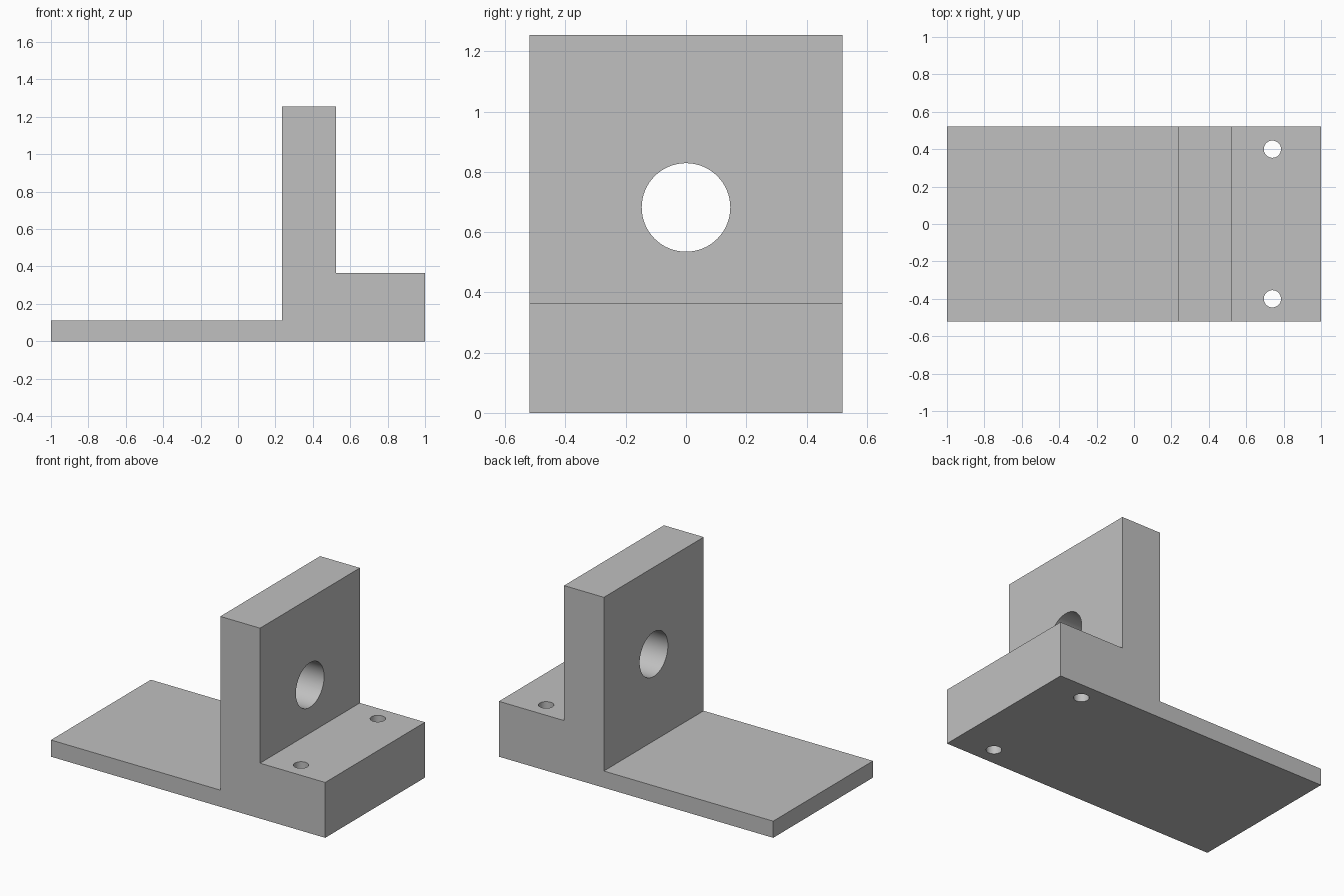
import bpy, bmesh
from math import pi

cube = bpy.data.objects.get("Cube")
if cube:
    bpy.data.objects.remove(cube, do_unlink=True)

grey = bpy.data.materials.new("plain grey")
grey.use_nodes = True
color = (0.53, 0.53, 0.53, 1)
grey.diffuse_color = color
grey.node_tree.nodes["Principled BSDF"].inputs["Base Color"].default_value = color

HALF_DEPTH = 0.52

# Bracket body: side profile extruded through the depth
profile = [(-1, 0), (1, 0), (1, 0.365), (0.525, 0.365),
           (0.525, 1.255), (0.235, 1.255), (0.235, 0.11), (-1, 0.11)]
bm = bmesh.new()
face = bm.faces.new([bm.verts.new((x, -HALF_DEPTH, z)) for x, z in profile])
ext = bmesh.ops.extrude_face_region(bm, geom=[face])
bmesh.ops.translate(bm, vec=(0, 2 * HALF_DEPTH, 0),
                    verts=[g for g in ext["geom"] if isinstance(g, bmesh.types.BMVert)])
bmesh.ops.recalc_face_normals(bm, faces=bm.faces)
mesh = bpy.data.meshes.new("bracket_body")
bm.to_mesh(mesh)
bm.free()
mesh.materials.append(grey)
body = bpy.data.objects.new("bracket_body", mesh)
bpy.context.collection.objects.link(body)


def drill(name, radius, length, location, rotation=(0, 0, 0)):
    """Cut a round through-hole in the body."""
    bpy.ops.mesh.primitive_cylinder_add(vertices=64, radius=radius, depth=length,
                                        location=location, rotation=rotation)
    cutter = bpy.context.object
    cutter.name = name
    cutter.data.materials.append(grey)
    cutter.hide_render = True
    mod = body.modifiers.new(name, "BOOLEAN")
    mod.operation = "DIFFERENCE"
    mod.solver = "EXACT"
    mod.object = cutter
    bpy.context.view_layer.objects.active = body
    bpy.ops.object.modifier_apply(modifier=mod.name)
    bpy.data.objects.remove(cutter, do_unlink=True)


# Large bore through the upright, and two mounting holes through the foot
drill("bore", 0.147, 0.6, (0.38, 0, 0.682), (0, pi / 2, 0))
for side in (-1, 1):
    drill("mounting_hole", 0.046, 1, (0.74, side * 0.4, 0.18))

# Smooth hole walls, sharp block edges
bpy.ops.object.select_all(action="DESELECT")
body.select_set(True)
bpy.context.view_layer.objects.active = body
bpy.ops.object.shade_smooth_by_angle(angle=pi / 6)
